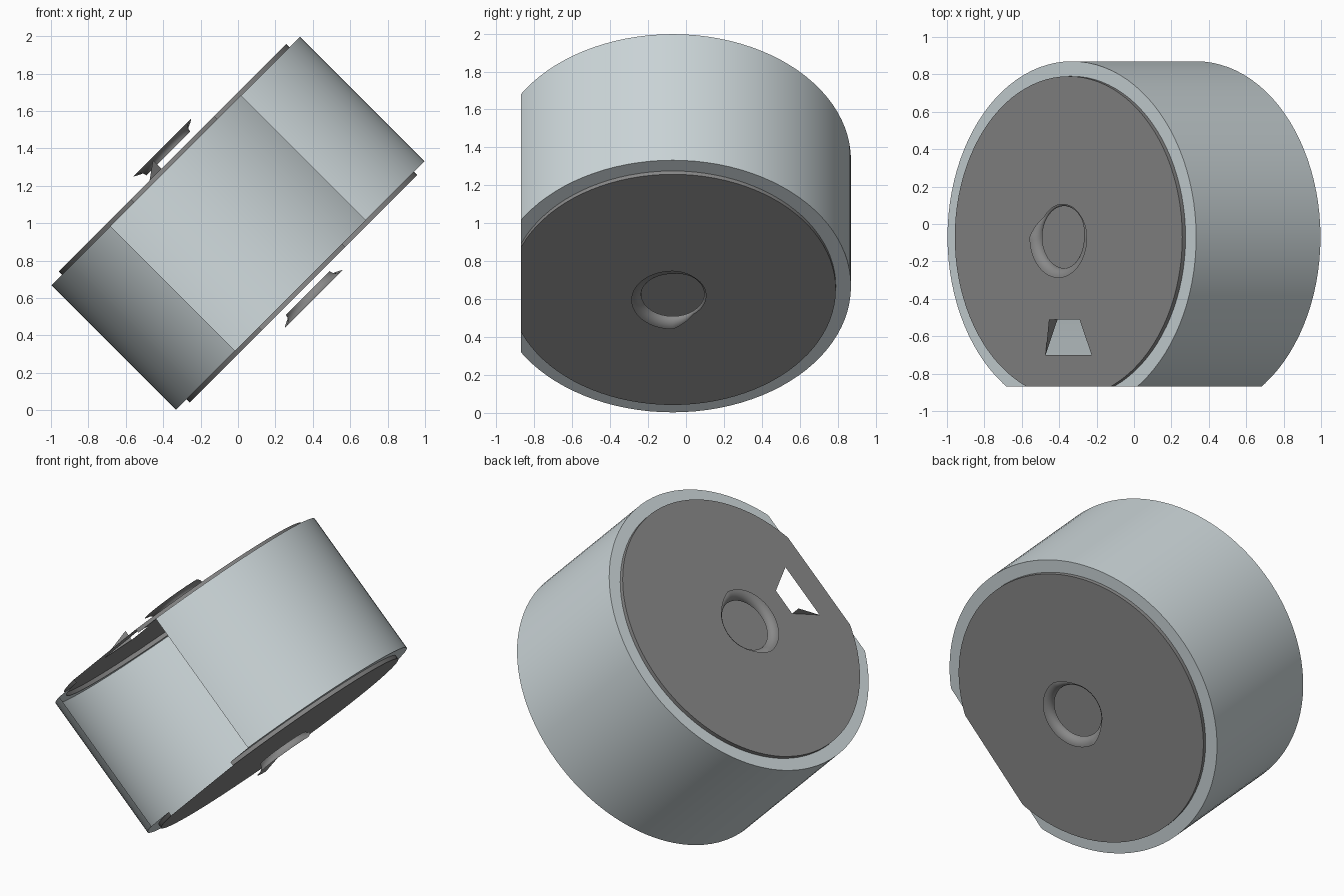
import bpy, bmesh, math
from mathutils import Matrix, Vector

cube = bpy.data.objects.get("Cube")
if cube:
    bpy.data.objects.remove(cube, do_unlink=True)

SEGMENTS = 96
RADIUS, HALF_WIDTH = 0.94, 0.47
CAP_RADIUS, CAP_LEVEL = 0.86, 0.495
FRONT_CUT = -0.80
# The drum's own axis (local z) leans 45 degrees towards -x
PLACE = Matrix.Translation((0, -0.07, 1)) @ Matrix.Rotation(math.radians(-45), 4, 'Y')


def material(name, color):
    mat = bpy.data.materials.new(name)
    mat.use_nodes = True
    mat.diffuse_color = color
    mat.node_tree.nodes["Principled BSDF"].inputs["Base Color"].default_value = color
    return mat


light_metal = material("light_metal", (0.62, 0.69, 0.71, 1))
dark_grey = material("dark_grey", (0.25, 0.25, 0.25, 1))


def lathe(bm, profile):
    """Turn a profile, given as a function of the angle, round the z axis."""
    rings = []
    for i in range(SEGMENTS):
        a = 2 * math.pi * i / SEGMENTS
        rings.append([bm.verts.new((r * math.cos(a), r * math.sin(a), z))
                      for r, z in profile(a)])
    for i, ring in enumerate(rings):
        nxt = rings[(i + 1) % SEGMENTS]
        for j in range(len(ring) - 1):
            bm.faces.new((ring[j], nxt[j], nxt[j + 1], ring[j + 1]))
    return [ring[-1] for ring in rings]


def bisect(bm, point, normal, remove=False):
    bmesh.ops.bisect_plane(bm, geom=bm.verts[:] + bm.edges[:] + bm.faces[:],
                           plane_co=point, plane_no=normal, clear_inner=remove)


def finish(bm, name, mat):
    bmesh.ops.recalc_face_normals(bm, faces=bm.faces[:])
    mesh = bpy.data.meshes.new(name)
    bm.to_mesh(mesh)
    bm.free()
    mesh.materials.append(mat)
    obj = bpy.data.objects.new(name, mesh)
    bpy.context.collection.objects.link(obj)
    obj.matrix_world = PLACE
    bpy.ops.object.select_all(action='DESELECT')
    obj.select_set(True)
    bpy.context.view_layer.objects.active = obj
    bpy.ops.object.shade_smooth_by_angle(angle=math.radians(35))
    return obj


# Thin hollow drum with inward rims, open where the front is sliced off
bm = bmesh.new()
lathe(bm, lambda a: [(CAP_RADIUS, -HALF_WIDTH), (RADIUS, -HALF_WIDTH),
                     (RADIUS, HALF_WIDTH), (CAP_RADIUS, HALF_WIDTH)])
bisect(bm, (0, FRONT_CUT, 0), (0, 1, 0), remove=True)
finish(bm, "drum_shell", light_metal)

# Trapezoid opening in the upper cap
HOLE = [Vector(p) for p in ((-0.174, -0.63, 0), (0.174, -0.63, 0),
                            (0.083, -0.44, 0), (-0.083, -0.44, 0))]
HOLE_SIDES = [(p, Vector((-(q - p).y, (q - p).x, 0)).normalized())
              for p, q in zip(HOLE, HOLE[1:] + HOLE[:1])]


def cap(name, side, with_hole):
    bm = bmesh.new()
    edge = lathe(bm, lambda a: [(CAP_RADIUS, side * HALF_WIDTH),
                                (CAP_RADIUS, side * CAP_LEVEL)])
    bm.faces.new(edge)
    bisect(bm, (0, FRONT_CUT, 0), (0, 1, 0), remove=True)
    if with_hole:
        for point, inward in HOLE_SIDES:
            bisect(bm, point, inward)
        inside = [f for f in bm.faces if all(
            (f.calc_center_median() - p).dot(n) > 0 for p, n in HOLE_SIDES)]
        bmesh.ops.delete(bm, geom=inside, context='FACES')
    finish(bm, name, dark_grey)


def flange(name, side):
    """Flared collar, wide on the front half and narrow on the back half."""
    def profile(a):
        behind = max(0.0, math.sin(a))
        wide = max(0.0, 1 - behind / 0.6)
        width, rise = 0.012 + 0.04 * wide, 0.012 + 0.033 * wide
        points = []
        for k in range(7):
            t = math.pi / 2 * k / 6
            points.append((0.166 + width * (1 - math.cos(t)),
                           side * (CAP_LEVEL + 0.032 + rise * math.sin(t))))
        return points
    bm = bmesh.new()
    lathe(bm, profile)
    finish(bm, name, dark_grey)


for label, side in (("upper", 1), ("lower", -1)):
    cap(label + "_cap", side, side > 0)
    flange(label + "_flange", side)

# Small upright flap beside the opening
bm = bmesh.new()
up = Vector((0, 0, CAP_LEVEL))
bm.faces.new([bm.verts.new(p) for p in (HOLE[0] + up, HOLE[3] + up,
                                        HOLE[3] + up + Vector((0, 0, 0.065)))])
finish(bm, "opening_flap", dark_grey)
